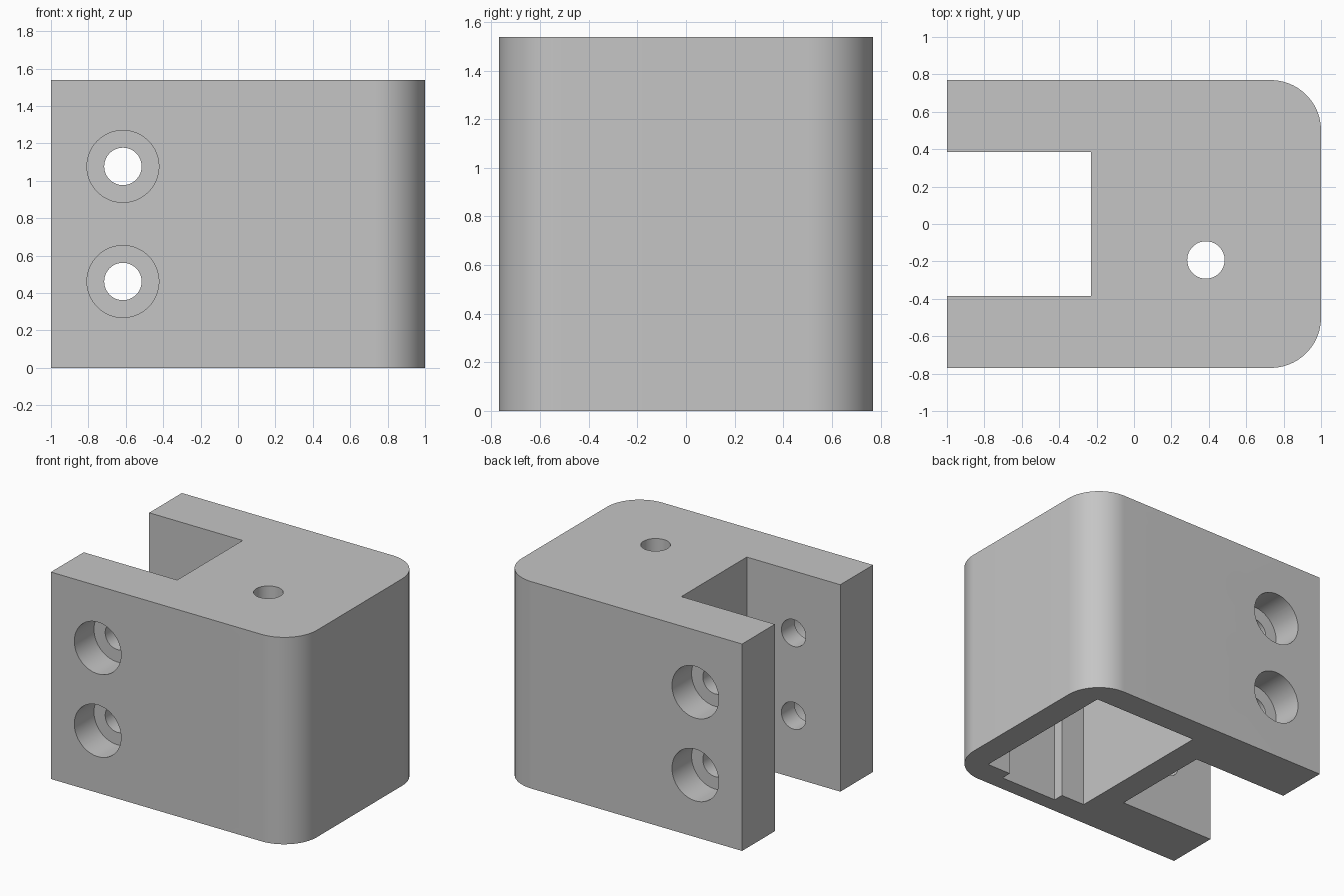
import bpy, bmesh
from math import pi, sin, cos
from mathutils import Matrix

cube = bpy.data.objects.get("Cube")
if cube:
    bpy.data.objects.remove(cube, do_unlink=True)

U = 1 / 26            # one design unit
HEIGHT = 40

grey = bpy.data.materials.new("plain grey")
grey.use_nodes = True
COLOUR = (0.56, 0.56, 0.56, 1)
grey.diffuse_color = COLOUR
grey.node_tree.nodes["Principled BSDF"].inputs["Base Color"].default_value = COLOUR


def finish(name, bm):
    bmesh.ops.recalc_face_normals(bm, faces=bm.faces)
    bmesh.ops.scale(bm, vec=(U, U, U), verts=bm.verts)
    mesh = bpy.data.meshes.new(name)
    bm.to_mesh(mesh)
    bm.free()
    mesh.materials.append(grey)
    obj = bpy.data.objects.new(name, mesh)
    bpy.context.collection.objects.link(obj)
    return obj


def prism(name, outline, z0, z1):
    """Extrude a plan outline from z0 to z1."""
    bm = bmesh.new()
    face = bm.faces.new([bm.verts.new((x, y, z0)) for x, y in outline])
    top = bmesh.ops.extrude_face_region(bm, geom=[face])["geom"]
    verts = [v for v in top if isinstance(v, bmesh.types.BMVert)]
    bmesh.ops.translate(bm, vec=(0, 0, z1 - z0), verts=verts)
    return finish(name, bm)


def drill(name, radius, length, centre, along_y=False):
    """Round cutter, upright or along y."""
    turn = Matrix.Rotation(pi / 2, 4, "X") if along_y else Matrix()
    bm = bmesh.new()
    bmesh.ops.create_cone(bm, cap_ends=True, segments=64, radius1=radius,
                          radius2=radius, depth=length,
                          matrix=Matrix.Translation(centre) @ turn)
    return finish(name, bm)


def cut(body, cutter):
    cutter.hide_render = True
    mod = body.modifiers.new("cut", "BOOLEAN")
    mod.operation, mod.solver, mod.object = "DIFFERENCE", "EXACT", cutter
    bpy.context.view_layer.objects.active = body
    bpy.ops.object.modifier_apply(modifier=mod.name)
    bpy.data.objects.remove(cutter, do_unlink=True)


# Forked plan with two rounded corners
RADIUS, STEPS = 7, 24
arc = [(19 + RADIUS * sin(i * pi / 2 / STEPS), 13 + RADIUS * cos(i * pi / 2 / STEPS))
       for i in range(STEPS + 1)]
half = [(-6, 10), (-26, 10), (-26, 20)] + arc
plan = half + [(x, -y) for x, y in reversed(half)]
body = prism("bracket_body", plan, 0, HEIGHT)

# Hollow open at the bottom, with a shallow channel in the front wall
hollow = [(-1, 15), (21, 15), (21, -15), (16, -15), (16, -17),
          (4, -17), (4, -15), (-1, -15)]
cut(body, prism("hollow_cutter", hollow, -2, HEIGHT - 5))

# Hole in the top plate
cut(body, drill("top_hole_cutter", 2.6, 12, (10, -5, HEIGHT)))

# Counterbored screw holes through both fork arms
for z in (12, 28):
    cut(body, drill("screw_hole_cutter", 2.6, 60, (-16, 0, z), True))
    for side in (-1, 1):
        cut(body, drill("counterbore_cutter", 5, 12, (-16, side * 20, z), True))

# Smooth rounds, sharp edges
bpy.ops.object.select_all(action="DESELECT")
body.select_set(True)
bpy.context.view_layer.objects.active = body
bpy.ops.object.shade_smooth_by_angle(angle=pi / 6)
